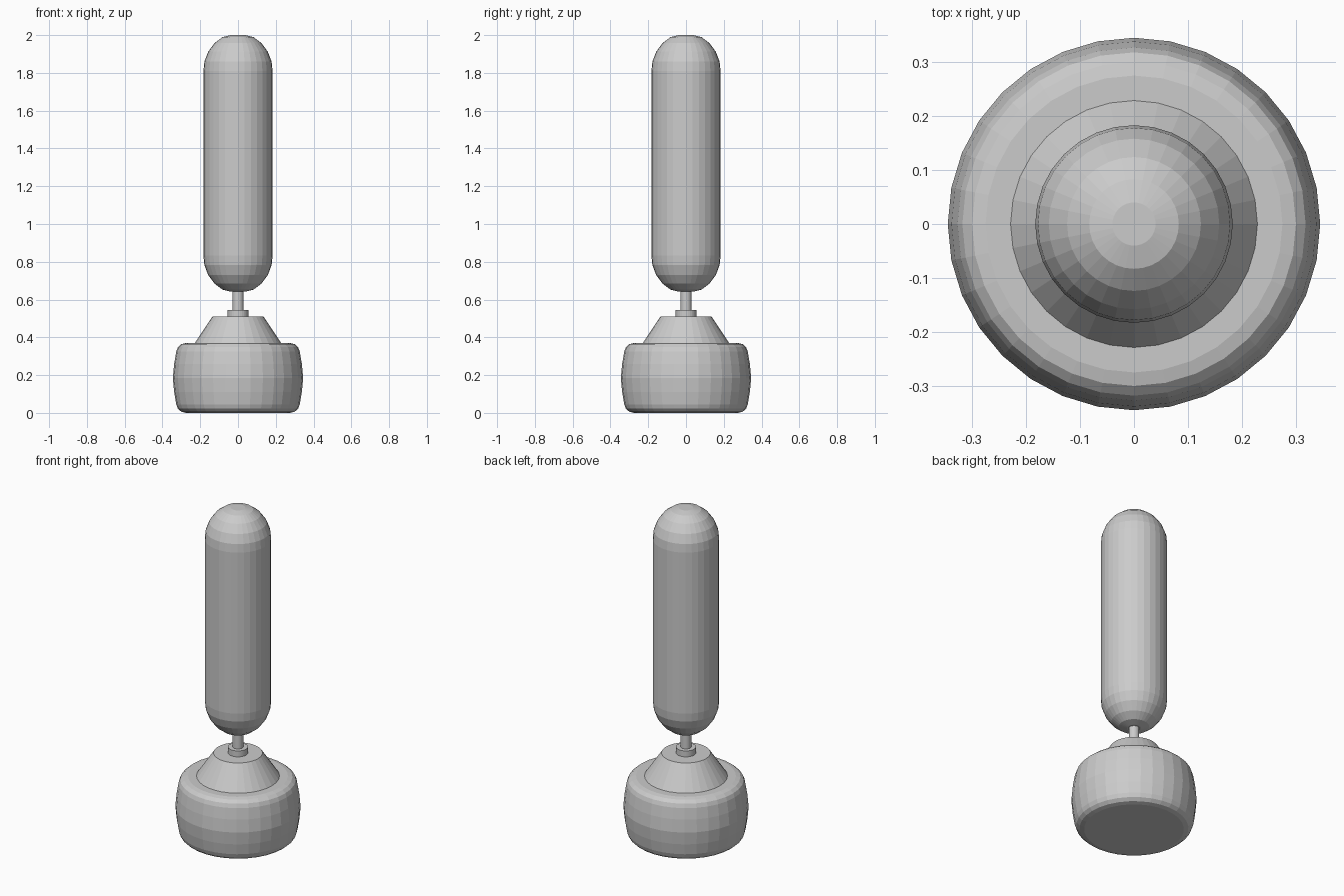
import bpy, bmesh
from math import cos, sin, pi

if "Cube" in bpy.data.objects:
    bpy.data.objects.remove(bpy.data.objects["Cube"])

SIDES = 32


def lathe(name, profile):
    """Closed flat-shaded turned part from (radius, height) points, bottom to top."""
    bm = bmesh.new()
    rings = [[bm.verts.new((r * cos(2 * pi * i / SIDES), r * sin(2 * pi * i / SIDES), z))
              for i in range(SIDES)] for r, z in profile]
    for a, b in zip(rings, rings[1:]):
        for i in range(SIDES):
            j = (i + 1) % SIDES
            bm.faces.new((a[i], a[j], b[j], b[i]))
    bm.faces.new(rings[0][::-1])
    bm.faces.new(rings[-1])
    mesh = bpy.data.meshes.new(name)
    bm.to_mesh(mesh)
    bm.free()
    obj = bpy.data.objects.new(name, mesh)
    bpy.context.collection.objects.link(obj)
    return obj


# Bulging drum with rounded rims
lathe("base_drum", [(0.275, 0), (0.30, 0.006), (0.318, 0.022), (0.327, 0.045),
                    (0.338, 0.11), (0.345, 0.185), (0.338, 0.26), (0.327, 0.325),
                    (0.318, 0.348), (0.30, 0.364), (0.275, 0.37)])

# Tapered shoulder, collar and thin stem
lathe("shoulder", [(0.23, 0.368), (0.135, 0.51)])
lathe("collar", [(0.055, 0.505), (0.055, 0.546)])
lathe("stem", [(0.029, 0.54), (0.029, 0.66)])

# Long capsule: one cap profile (radius, depth from tip) used at both ends
cap = [(0.04, 0), (0.083, 0.011), (0.124, 0.042), (0.158, 0.088), (0.178, 0.14), (0.183, 0.19)]
lathe("capsule", [(r, 0.642 + d) for r, d in cap] + [(r, 2.0 - d) for r, d in reversed(cap)])
